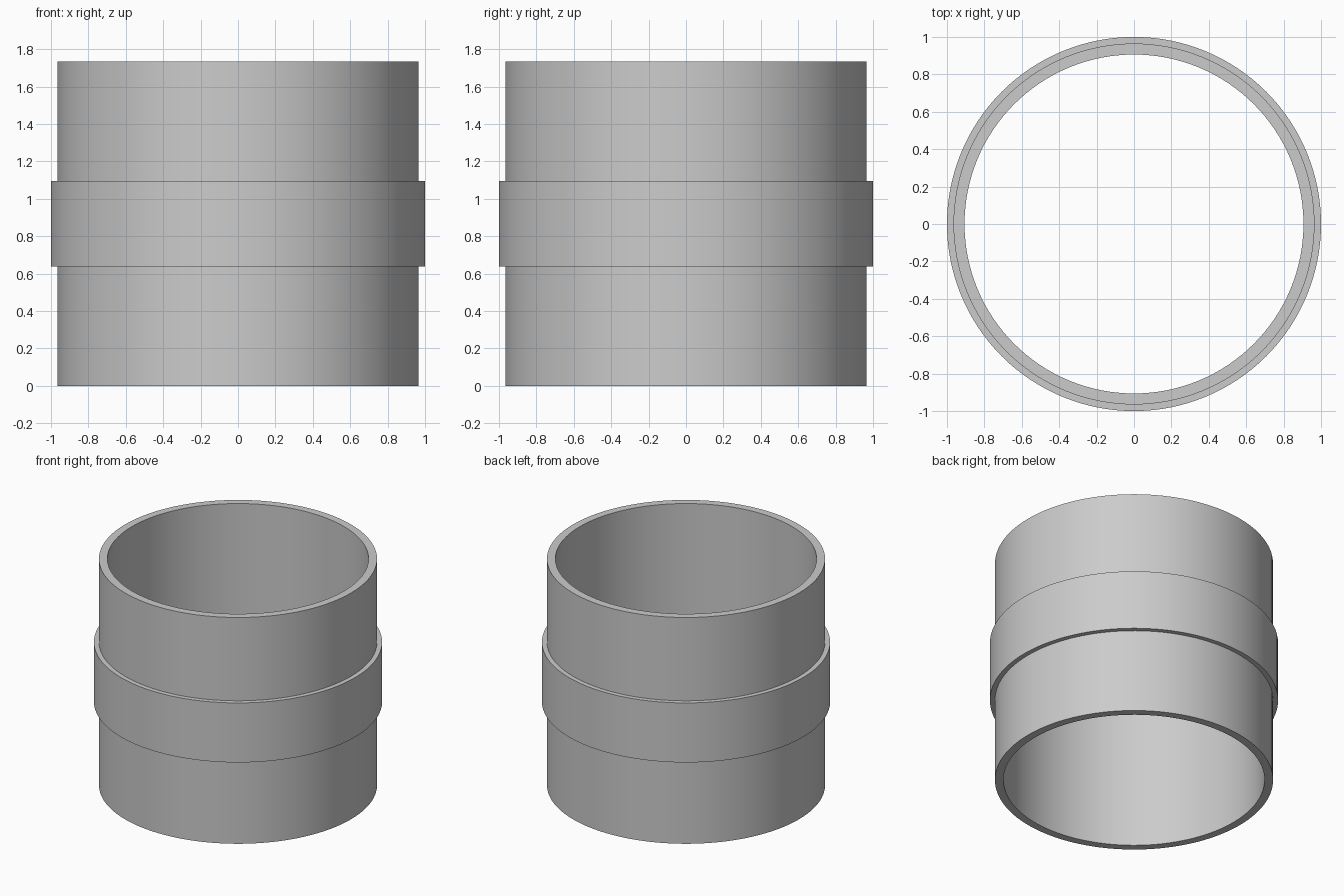
import bpy
import bmesh
from math import cos, sin, tau, radians

cube = bpy.data.objects.get("Cube")
if cube:
    bpy.data.objects.remove(cube, do_unlink=True)

SEGMENTS = 128
HEIGHT = 1.733
BORE, WALL, COLLAR = 0.906, 0.965, 1.0
COLLAR_LOW, COLLAR_HIGH = 0.639, 1.095

grey = bpy.data.materials.new("plain grey")
grey.use_nodes = True
colour = (0.6, 0.6, 0.6, 1)
grey.diffuse_color = colour
grey.node_tree.nodes["Principled BSDF"].inputs["Base Color"].default_value = colour


def lathe(name, profile):
    """Revolve a closed (radius, height) profile around z."""
    bm = bmesh.new()
    rings = [[bm.verts.new((r * cos(tau * i / SEGMENTS), r * sin(tau * i / SEGMENTS), z))
              for i in range(SEGMENTS)] for r, z in profile]
    for a, b in zip(rings, rings[1:] + rings[:1]):
        for i in range(SEGMENTS):
            j = (i + 1) % SEGMENTS
            bm.faces.new((a[i], a[j], b[j], b[i]))
    bmesh.ops.recalc_face_normals(bm, faces=bm.faces)
    mesh = bpy.data.meshes.new(name)
    bm.to_mesh(mesh)
    bm.free()
    mesh.materials.append(grey)
    obj = bpy.data.objects.new(name, mesh)
    bpy.context.collection.objects.link(obj)
    bpy.ops.object.select_all(action="DESELECT")
    obj.select_set(True)
    bpy.context.view_layer.objects.active = obj
    bpy.ops.object.shade_smooth_by_angle(angle=radians(30))
    return obj


# Open tube with a raised collar round its middle
lathe("collared_sleeve", [
    (BORE, 0), (WALL, 0),
    (WALL, COLLAR_LOW), (COLLAR, COLLAR_LOW),
    (COLLAR, COLLAR_HIGH), (WALL, COLLAR_HIGH),
    (WALL, HEIGHT), (BORE, HEIGHT),
])
